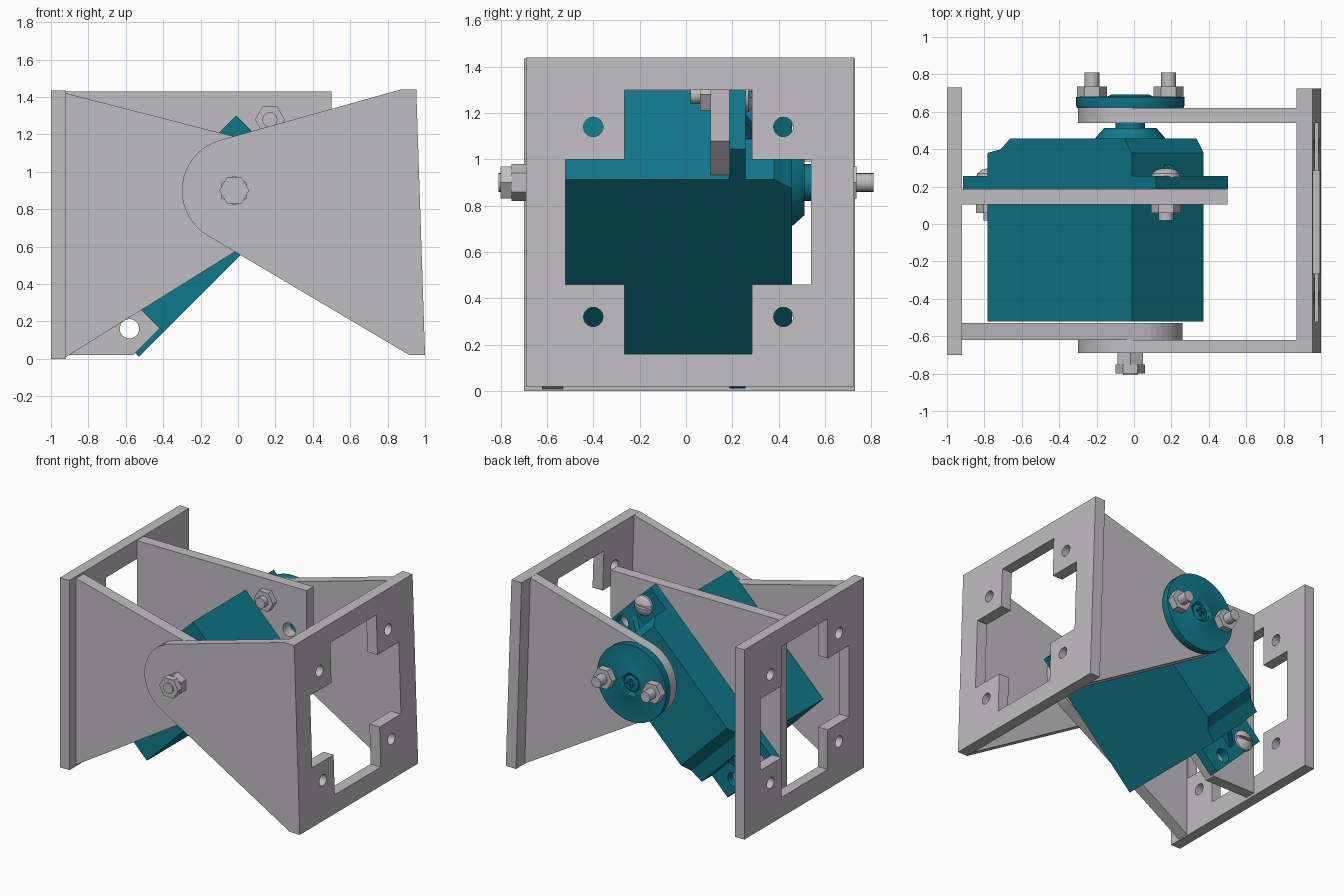
import bpy, bmesh, math
from mathutils import Vector, geometry

if "Cube" in bpy.data.objects:
    bpy.data.objects.remove(bpy.data.objects["Cube"])


def material(name, rgb):
    m = bpy.data.materials.new(name)
    m.diffuse_color = (*rgb, 1)
    m.use_nodes = True
    m.node_tree.nodes["Principled BSDF"].inputs["Base Color"].default_value = m.diffuse_color
    return m


GREY = material("light_grey_metal", (0.53, 0.51, 0.53))
TEAL = material("teal_plastic", (0.005, 0.19, 0.26))
PX, PZ = -0.02, 0.90            # pivot axis
CX, CZ = -0.205, 0.72           # servo centre
S = math.sqrt(0.5)


def servo(u, v, y=0.0):
    """Servo frame (u long, v across), turned 45 degrees about y."""
    return Vector((CX + S * (u - v), y, CZ + S * (u + v)))


def along_y(a, b, t):
    return Vector((a, t, b))


def along_x(a, b, t):
    return Vector((t, a, b))


def tilted_x(a, b, t):
    return Vector((t - 0.033 * (b - 0.02), a, b))


def along_v(a, b, t):
    return servo(a, t, b)


def loft(name, rings, mat, frame=along_y, smooth=False):
    """Closed solid through rings of (outline points, depth)."""
    bm = bmesh.new()
    loops = [[bm.verts.new(frame(a, b, t)) for a, b in pts] for pts, t in rings]
    n = len(loops[0])
    bm.faces.new(loops[0])
    bm.faces.new(loops[-1][::-1])
    for p, q in zip(loops, loops[1:]):
        for i in range(n):
            j = (i + 1) % n
            bm.faces.new((p[i], p[j], q[j], q[i]))
    bmesh.ops.recalc_face_normals(bm, faces=bm.faces)
    me = bpy.data.meshes.new(name)
    bm.to_mesh(me)
    bm.free()
    me.materials.append(mat)
    ob = bpy.data.objects.new(name, me)
    bpy.context.collection.objects.link(ob)
    if smooth:
        bpy.ops.object.select_all(action='DESELECT')
        ob.select_set(True)
        bpy.context.view_layer.objects.active = ob
        bpy.ops.object.shade_smooth_by_angle(angle=math.radians(30))
    return ob


def prism(name, pts, t0, t1, mat, frame=along_y):
    return loft(name, [(pts, t0), (pts, t1)], mat, frame)


def circle(x, z, r, n=32, turn=0.0):
    return [(x + r * math.cos(turn + 2 * math.pi * i / n),
             z + r * math.sin(turn + 2 * math.pi * i / n)) for i in range(n)]


def turned(name, x, z, steps, mat, n=32):
    """Round part about a y axis from (radius, y) steps."""
    return loft(name, [(circle(x, z, r, n), y) for r, y in steps], mat, smooth=True)


def cut(ob, cutters):
    bpy.context.view_layer.objects.active = ob
    for c in cutters:
        mod = ob.modifiers.new("cut", 'BOOLEAN')
        mod.operation = 'DIFFERENCE'
        mod.solver = 'EXACT'
        mod.object = c
        bpy.ops.object.modifier_apply(modifier=mod.name)
    for c in cutters:
        bpy.data.objects.remove(c)


def rect(a0, a1, b0, b1):
    return [(a0, b0), (a1, b0), (a1, b1), (a0, b1)]


# End plates with a cross shaped opening and four screw holes
def end_plate(name, outline, x0, x1, cz, frame):
    ob = prism(name, outline, x0, x1, GREY, frame)
    cy, w, h, ww, hh = 0.01, 0.275, 0.57, 0.53, 0.27
    cross = [(-w, -h), (w, -h), (w, -hh), (ww, -hh), (ww, hh), (w, hh),
             (w, h), (-w, h), (-w, hh), (-ww, hh), (-ww, -hh), (-w, -hh)]
    cutters = [prism("cutter", [(cy + a, cz + b) for a, b in cross],
                     x0 - 0.1, x1 + 0.1, GREY, frame)]
    for sy in (-1, 1):
        for sz in (-1, 1):
            cutters.append(prism("cutter", circle(cy + sy * 0.41, cz + sz * 0.41, 0.042, 24),
                                 x0 - 0.1, x1 + 0.1, GREY, frame))
    cut(ob, cutters)


end_plate("left_end_plate", rect(-0.70, 0.73, 0.0, 1.435), -1.0, -0.92, 0.72, along_x)
end_plate("right_end_plate", rect(-0.69, 0.725, 0.02, 1.44), 0.915, 1.0, 0.73, tilted_x)


# Arms tapering from an end plate to a rounded pivot end
def arm(name, root, y0, y1):
    pts = [Vector(p) for p in root + circle(PX, PZ, 0.28, 48)]
    hull = [tuple(pts[i]) for i in geometry.convex_hull_2d(pts)]
    return prism(name, hull, y0, y1, GREY)


left_root = [(-0.92, 0.01), (-0.92, 1.42)]
right_root = [(0.87, 1.44), (0.917, 0.02)]
arm("left_front_arm", left_root, -0.62, -0.53)
arm("right_front_arm", right_root, -0.69, -0.62)
arm("right_back_arm", right_root, 0.54, 0.62)

# Servo mounting plate, notched around the servo body
plate = prism("servo_mount_plate",
              [(-0.92, 0.02), (-0.56, 0.02), (-0.415, 0.165), (-0.78, 0.53), (-0.01, 1.30),
               (0.35, 0.93), (0.50, 1.08), (0.50, 1.43), (-0.92, 1.43)], 0.105, 0.187, GREY)

# Servo body with bevelled top
prism("servo_body",
      [(-0.545, -0.52), (0.545, -0.52), (0.545, 0.38), (0.49, 0.457),
       (-0.375, 0.457), (-0.445, 0.40), (-0.545, 0.38)], -0.272, 0.272, TEAL, along_v)


def hole(u, v, y0, y1, r=0.052):
    p = servo(u, v)
    return prism("cutter", circle(p.x, p.z, r, 24), y0, y1, GREY)


cut(plate, [hole(s * 0.661, -0.13, 0.0, 0.4) for s in (-1, 1)])

# Servo ears with ribs, mounting screws and nuts
for side, s in (("upper", 1), ("lower", -1)):
    ear = prism(side + "_ear", rect(*sorted((s * 0.53, s * 0.73)), 0.187, 0.257),
                -0.272, 0.272, TEAL, along_v)
    cut(ear, [hole(s * 0.661, -0.13, 0.0, 0.4)])
    prism(side + "_ear_rib", [(s * 0.54, 0.25), (s * 0.66, 0.25), (s * 0.54, 0.32)],
          -0.025, 0.025, TEAL, along_v)
    p = servo(s * 0.661, 0.13)
    head = turned(side + "_screw_head", p.x, p.z,
                  [(0.078, 0.25), (0.075, 0.27), (0.05, 0.29), (0.02, 0.298)], GREY, 24)
    cut(head, [prism("cutter", rect(p.x - 0.1, p.x + 0.1, p.z - 0.011, p.z + 0.011),
                     0.272, 0.35, GREY)])
    prism(side + "_nut", circle(p.x, p.z, 0.08, 6), 0.06, 0.105, GREY)
    turned(side + "_screw_shank", p.x, p.z, [(0.04, 0.02), (0.04, 0.25)], GREY, 20)

# Output boss, shaft and horn
turned("output_boss", PX, PZ, [(0.19, 0.44), (0.185, 0.462), (0.14, 0.512)], TEAL)
turned("output_shaft", PX, PZ, [(0.08, 0.50), (0.08, 0.63)], TEAL)
horn = turned("servo_horn", PX, PZ, [(0.285, 0.62), (0.29, 0.635), (0.29, 0.68),
                                     (0.12, 0.683), (0.10, 0.692)], TEAL, 48)
cut(horn, [turned("cutter", PX, PZ, [(0.07, 0.665), (0.07, 0.8)], TEAL)])
cap = turned("horn_screw", PX, PZ, [(0.06, 0.66), (0.06, 0.682), (0.045, 0.688)], TEAL)
cut(cap, [prism("cutter", rect(PX - a, PX + a, PZ - b, PZ + b), 0.675, 0.8, TEAL)
          for a, b in ((0.035, 0.008), (0.008, 0.035))])

# Horn bolts
for side, dx in (("left", -0.205), ("right", 0.205)):
    x = PX + dx
    prism(side + "_horn_nut", circle(x, PZ, 0.08, 6), 0.68, 0.735, GREY)
    turned(side + "_horn_bolt", x, PZ, [(0.04, 0.60), (0.04, 0.81)], GREY, 20)

# Front pivot bolt with a pair of locked nuts
prism("pivot_inner_nut", circle(PX, PZ, 0.08, 6, math.pi / 6), -0.752, -0.69, GREY)
prism("pivot_outer_nut", circle(PX, PZ, 0.08, 6), -0.80, -0.752, GREY)
turned("pivot_bolt", PX, PZ, [(0.04, -0.808), (0.04, -0.53)], GREY, 20)
